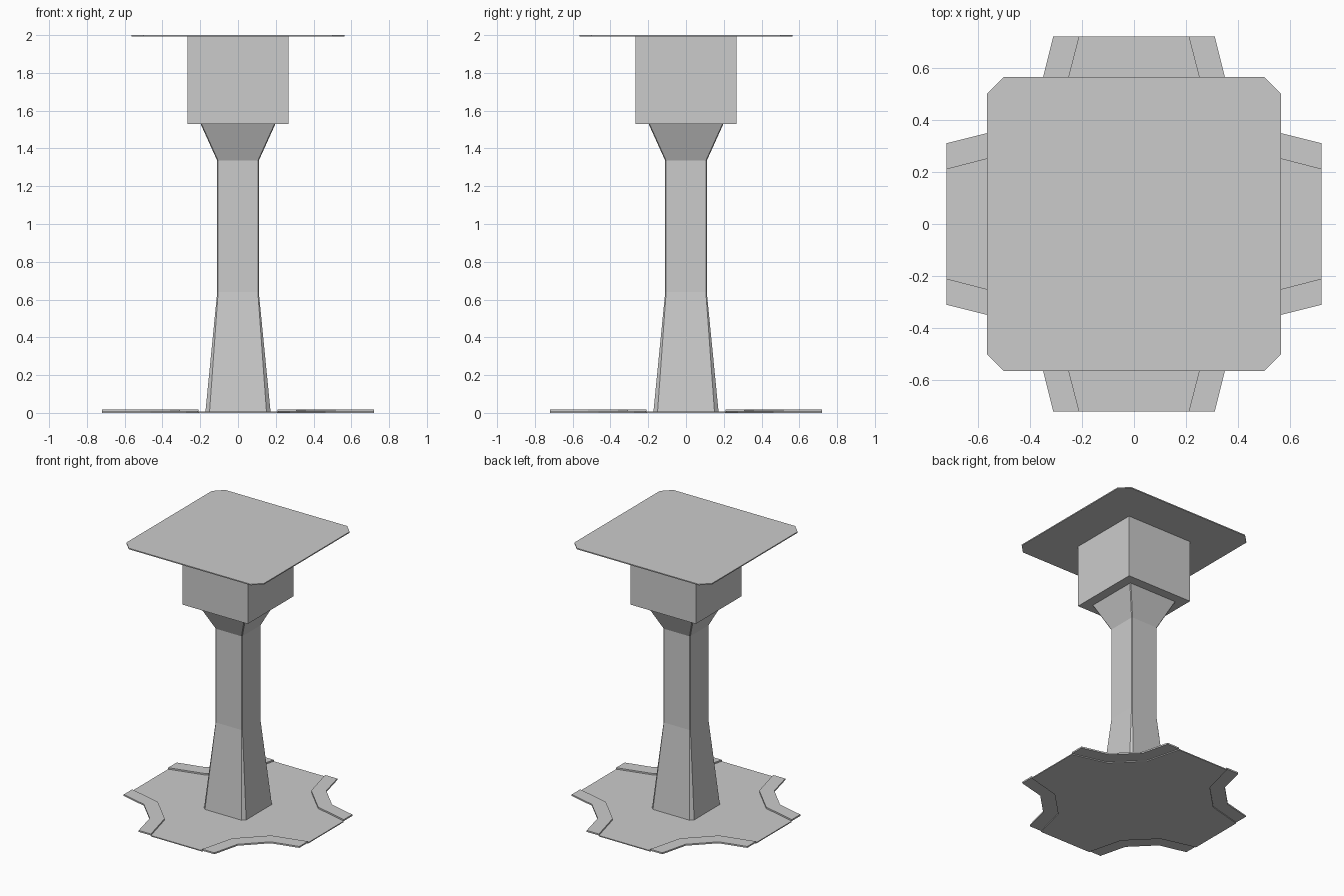
import bpy
from math import cos, sin, pi

if "Cube" in bpy.data.objects:
    bpy.data.objects.remove(bpy.data.objects["Cube"])


def make_object(name, verts, faces):
    mesh = bpy.data.meshes.new(name)
    mesh.from_pydata(verts, [], faces)
    mesh.update()
    obj = bpy.data.objects.new(name, mesh)
    bpy.context.collection.objects.link(obj)
    return obj


def loft(name, rings, cap_top=True):
    """Join equal-length counter-clockwise outlines, each given as (z, points)."""
    n = len(rings[0][1])
    verts = [(x, y, z) for z, pts in rings for x, y in pts]
    faces = [tuple(reversed(range(n)))]
    for r in range(len(rings) - 1):
        a, b = r * n, (r + 1) * n
        faces += [(a + i, a + (i + 1) % n, b + (i + 1) % n, b + i) for i in range(n)]
    if cap_top:
        last = (len(rings) - 1) * n
        faces.append(tuple(range(last, last + n)))
    return make_object(name, verts, faces)


def turn(pts, quarter):
    c, s = round(cos(quarter * pi / 2)), round(sin(quarter * pi / 2))
    return [(c * x - s * y, s * x + c * y) for x, y in pts]


def four_way(corner):
    """Repeat one corner's points around all four corners."""
    return [p for q in range(4) for p in turn(corner, q)]


def cut_square(half, cut):
    return four_way([(half, half - cut), (half - cut, half)])


# Notched corner of the floor plate: outer edge and inner edge of its rim
outer = [(0.72, 0.31), (0.52, 0.36), (0.36, 0.52), (0.31, 0.72)]
inner = [(0.72, 0.21), (0.464, 0.276), (0.276, 0.464), (0.21, 0.72)]

# Floor plate and the four raised corner rims
plate = four_way(inner)
loft("floor_plate", [(0.0, plate), (0.007, plate)])
for q in range(4):
    strip = turn(outer + inner[::-1], q)
    loft(f"corner_rim_{q + 1}", [(0.007, strip), (0.018, strip)])

# Pedestal: tapered foot, straight shaft, flared neck
loft("pedestal", [
    (0.0, cut_square(0.173, 0.022)),
    (0.64, cut_square(0.11, 0.005)),
    (1.335, cut_square(0.11, 0.005)),
    (1.53, cut_square(0.198, 0.005)),
], cap_top=False)

# Box under the table top
box = four_way([(0.267, 0.267)])
loft("support_box", [(1.53, box), (1.992, box)], cap_top=False)

# Thin table top with clipped corners
top = cut_square(0.565, 0.065)
loft("table_top", [(1.992, top), (2.0, top)])
